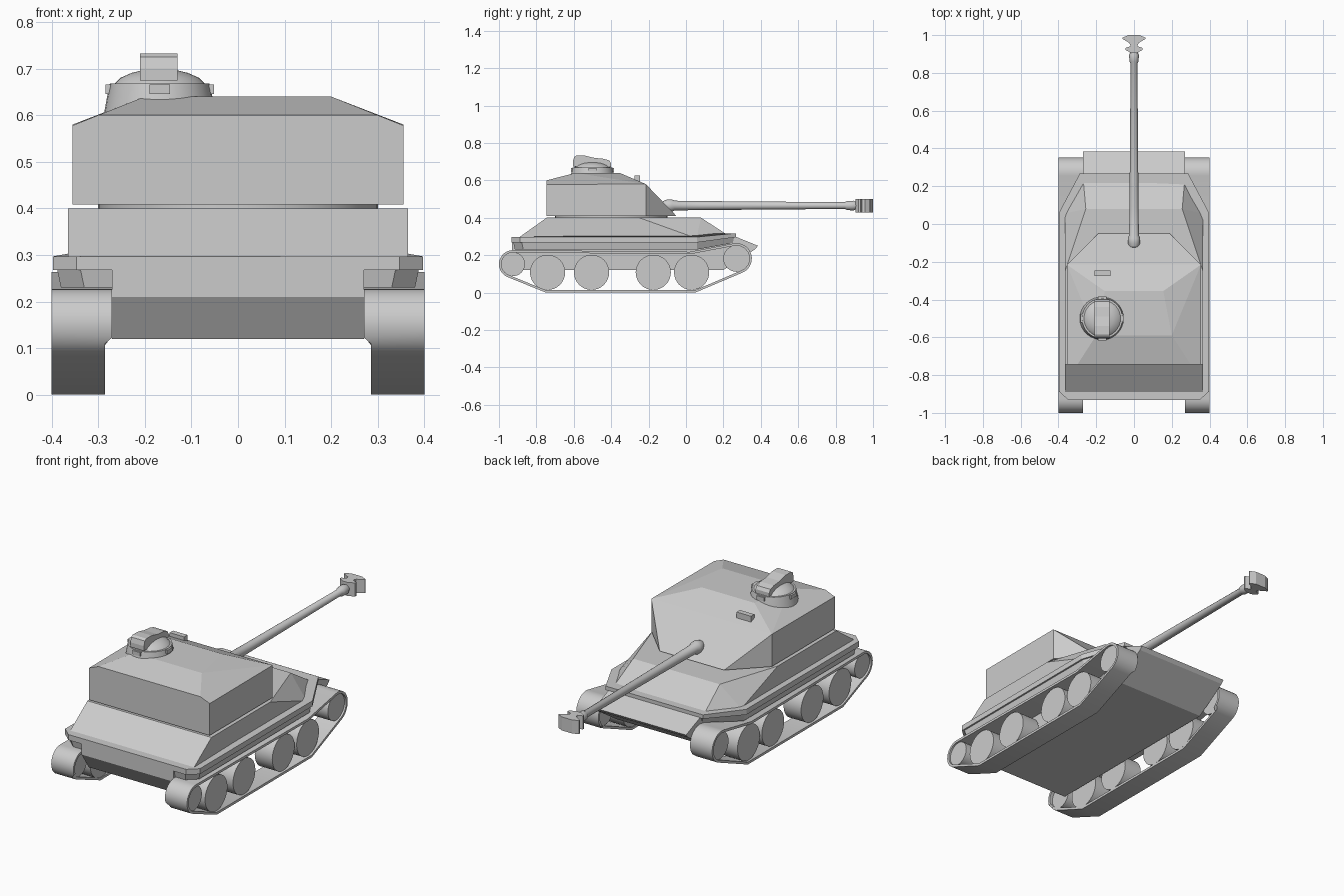
import bpy, bmesh
from math import sin, cos, pi, radians
from mathutils import Vector, Matrix

if "Cube" in bpy.data.objects:
    bpy.data.objects.remove(bpy.data.objects["Cube"])


def finish(name, bm, smooth=False, mirror=False):
    bmesh.ops.recalc_face_normals(bm, faces=bm.faces)
    me = bpy.data.meshes.new(name)
    bm.to_mesh(me)
    bm.free()
    ob = bpy.data.objects.new(name, me)
    bpy.context.collection.objects.link(ob)
    if mirror:
        ob.modifiers.new("Mirror", 'MIRROR')
    if smooth:
        bpy.ops.object.select_all(action='DESELECT')
        ob.select_set(True)
        bpy.context.view_layer.objects.active = ob
        bpy.ops.object.shade_smooth_by_angle(angle=radians(35))
    return ob


def loft(name, loops, closed=False, **kw):
    """Bridge matching loops; cap the ends, or join last to first if closed."""
    bm = bmesh.new()
    rings = [[bm.verts.new(p) for p in loop] for loop in loops]
    n = len(rings[0])
    pairs = list(zip(rings, rings[1:]))
    if closed:
        pairs.append((rings[-1], rings[0]))
    else:
        bm.faces.new(rings[0])
        bm.faces.new(rings[-1])
    for a, b in pairs:
        for i in range(n):
            j = (i + 1) % n
            bm.faces.new((a[i], a[j], b[j], b[i]))
    return finish(name, bm, **kw)


def prism_x(name, pts, x0, x1, **kw):
    return loft(name, [[(x, y, z) for y, z in pts] for x in (x0, x1)], **kw)


def lathe(name, profile, centre, axis, sides=32, **kw):
    """Revolve (radius, height) pairs about an axis through centre."""
    rot = Vector((0, 0, 1)).rotation_difference(Vector(axis)).to_matrix()
    c = Vector(centre)
    loops = [[c + rot @ Vector((r * cos(2 * pi * i / sides), r * sin(2 * pi * i / sides), h))
              for i in range(sides)] for r, h in profile]
    return loft(name, loops, smooth=True, **kw)


def faceted(name, half):
    """Convex armour shell from its right-hand corners."""
    bm = bmesh.new()
    for x, y, z in half:
        bm.verts.new((x, y, z))
        bm.verts.new((-x, y, z))
    bmesh.ops.convex_hull(bm, input=bm.verts)
    bmesh.ops.dissolve_limit(bm, angle_limit=radians(2), verts=bm.verts, edges=bm.edges)
    return finish(name, bm)


def box(name, lo, hi):
    prism_x(name, [(lo[1], lo[2]), (hi[1], lo[2]), (hi[1], hi[2]), (lo[1], hi[2])], lo[0], hi[0])


# Lower hull between the tracks
prism_x("lower_hull", [(-.93, .27), (-.93, .21), (-.87, .12), (.2, .12),
                       (.37, .232), (.385, .25), (.25, .305), (.2, .3)], -.27, .27)


# Fender deck: sponson below, overhanging lip above, raised at the front
def outline(inset, z, rise):
    half = [(.35, -.935, z), (.40, -.89, z), (.40, .06, z), (.29, .27, z + rise)]
    right = [(x - inset, y + (inset if y < -.5 else -inset if y > .2 else 0), h) for x, y, h in half]
    return right + [(-x, y, h) for x, y, h in reversed(right)]


loft("fender_deck", [outline(.02, .23, .035), outline(.012, .268, .028),
                     outline(.003, .268, .028), outline(.003, .297, .02)])

# Sloped upper hull
faceted("upper_hull", [(.365, -.90, .29), (.365, .056, .29), (.27, .25, .29),
                       (.365, -.745, .40), (.365, -.25, .40), (.255, .08, .40)])

# Turret ring and turret
lathe("turret_ring", [(.30, .39), (.30, .415)], (0, -.40, 0), (0, 0, 1), 48)
faceted("turret", [(.355, -.745, .408), (.355, -.215, .408), (.19, -.05, .408),
                   (.355, -.745, .578), (.355, -.215, .58), (.30, -.745, .60),
                   (.20, -.59, .64), (.155, -.355, .64)])

# Commander cupola with dome, hatch strap and vision blocks
cx, cy = -.168, -.50
lathe("cupola", [(.122, .59), (.113, .64), (.107, .668), (.097, .668), (.085, .68),
                 (.06, .691), (.03, .698), (.005, .70)], (cx, cy, 0), (0, 0, 1))
prism_x("hatch_strap", [(-.605, .675), (-.605, .70), (-.598, .725), (-.585, .733), (-.54, .732),
                        (-.49, .72), (-.44, .715), (-.41, .706), (-.40, .69), (-.40, .67)], -.21, -.13)
for i in range(4):
    a = i * pi / 2
    bm = bmesh.new()
    bmesh.ops.create_cube(bm, size=1, matrix=Matrix.Translation((cx + .108 * cos(a), cy + .108 * sin(a), .656))
                          @ Matrix.Rotation(a, 4, 'Z') @ Matrix.Diagonal((.016, .045, .02, 1)))
    finish("vision_block", bm)
box("roof_sight", (-.21, -.275, .58), (-.125, -.247, .625))

# Gun: rounded root, tapering barrel, collar
gun_z = .465
lathe("gun_barrel", [(.008, -.13), (.024, -.122), (.033, -.10), (.033, -.075), (.026, -.06),
                     (.024, .08), (.018, .85), (.024, .86), (.026, .895), (.018, .915), (.018, .985)],
      (0, 0, gun_z), (0, 1, 0), 24)

# Muzzle brake: flared baffles extruded vertically
half = [(.016, .905), (.045, .922), (.045, .932), (.018, .942), (.024, .958),
        (.061, .98), (.061, .986), (.03, 1.0)]
plan = half + [(-x, y) for x, y in reversed(half)]
loft("muzzle_brake", [[(x, y, gun_z + dz) for x, y in plan] for dz in (-.036, .036)])


# Track belts
def belt_path(t):
    def arc(y, z, r, a0, a1, n=14):
        return [(y + (r - t) * cos(radians(a0 + (a1 - a0) * i / n)),
                 z + (r - t) * sin(radians(a0 + (a1 - a0) * i / n))) for i in range(n + 1)]
    return (arc(-.925, .152, .075, 90, 248) + [(-.75, t), (.05, t)]
            + arc(.27, .182, .082, -66, 100) + [(.02, .218 - t)])


def inner_x(z):
    return .285 if z < .12 else .27


out, inn = belt_path(0), belt_path(.013)
loft("track_belt", [[(.40, y, z) for y, z in out],
                    [(inner_x(z), y, z) for y, z in out],
                    [(inner_x(z), y, z) for y, z in inn],
                    [(.40, y, z) for y, z in inn]], closed=True, smooth=True, mirror=True)

# Road wheels and end wheels
for name, y, z, r in [("road_wheel", -.74, .108, .094), ("road_wheel", -.505, .108, .094),
                      ("road_wheel", -.175, .108, .094), ("road_wheel", .03, .108, .094),
                      ("rear_wheel", -.925, .152, .064), ("front_wheel", .27, .182, .071)]:
    lathe(name, [(r, .287), (r, .39)], (0, y, z), (1, 0, 0), mirror=True)
